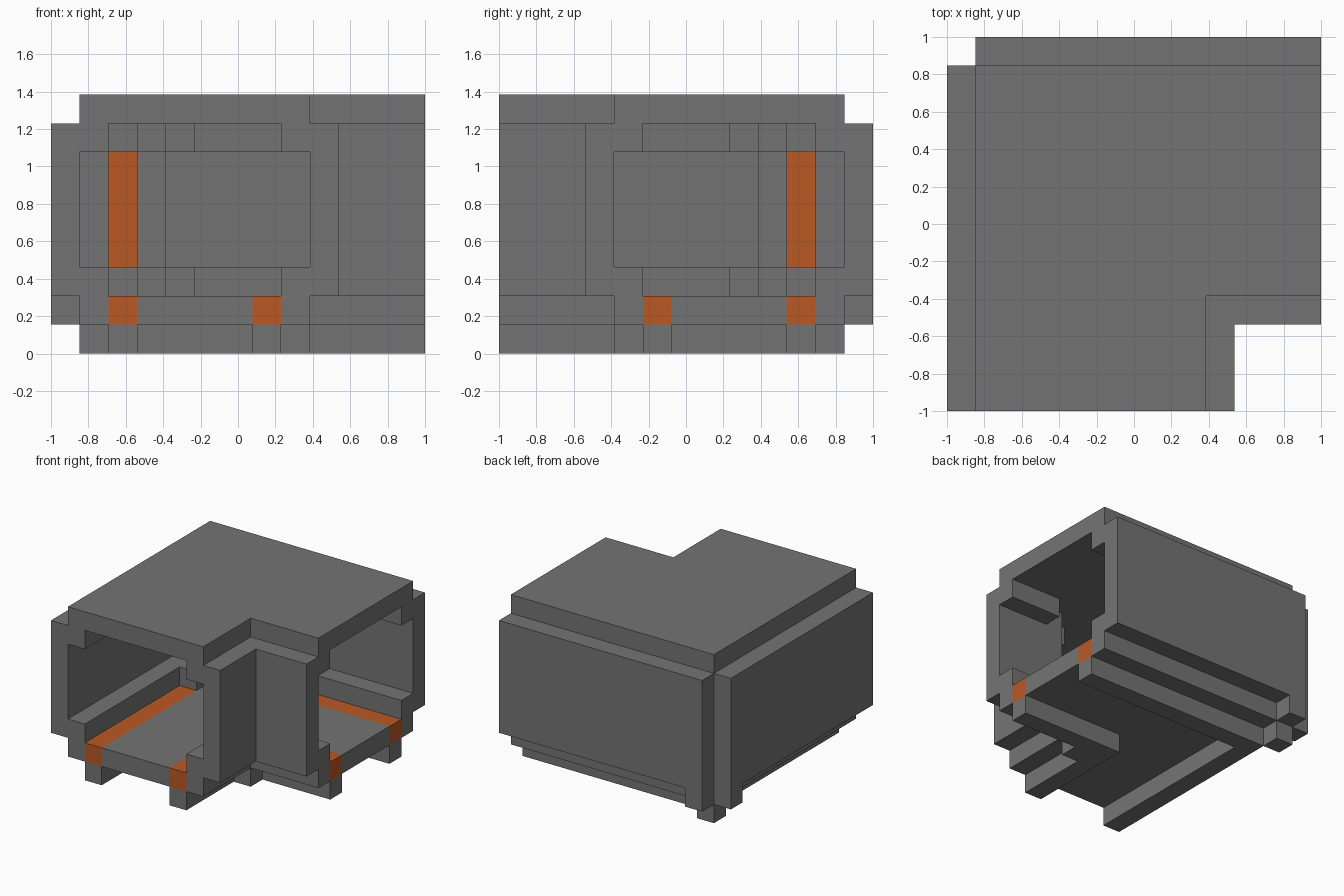
import bpy
import bmesh

U = 2 / 13   # one block
N = 13       # blocks along each side

cube = bpy.data.objects.get("Cube")
if cube:
    bpy.data.objects.remove(cube, do_unlink=True)


def material(name, rgb):
    mat = bpy.data.materials.new(name)
    mat.use_nodes = True
    mat.diffuse_color = (*rgb, 1)
    mat.node_tree.nodes["Principled BSDF"].inputs["Base Color"].default_value = (*rgb, 1)
    return mat


GREY = material("grey metal", (0.175, 0.175, 0.175))
ORANGE = material("orange stripe", (0.49, 0.1, 0.017))


def full(half):
    """Complete a path by reflecting it across the bend's diagonal."""
    return half + [(N - y, N - x) for x, y in reversed(half[:-1])]


def band(outer, inner):
    """Plan outline of a strip that follows the bend."""
    return full(outer) + full(inner)[::-1]


def cell(x, y):
    return [(x, y), (x + 1, y), (x + 1, y + 1), (x, y + 1)]


def build(name, mat, *prisms):
    """Each prism is (outline, bottom, top), in blocks."""
    bm = bmesh.new()
    for outline, z0, z1 in prisms:
        verts = [bm.verts.new((x * U - 1, y * U - 1, z0 * U)) for x, y in outline]
        base = bm.faces.new(verts)
        ext = bmesh.ops.extrude_face_region(bm, geom=[base], use_keep_orig=True)
        top = [g for g in ext["geom"] if isinstance(g, bmesh.types.BMVert)]
        bmesh.ops.translate(bm, verts=top, vec=(0, 0, (z1 - z0) * U))
    bmesh.ops.recalc_face_normals(bm, faces=bm.faces)
    mesh = bpy.data.meshes.new(name)
    bm.to_mesh(mesh)
    bm.free()
    mesh.materials.append(mat)
    obj = bpy.data.objects.new(name, mesh)
    bpy.context.collection.objects.link(obj)


def bend(x):
    """Half path at constant offset, ending on the diagonal."""
    return [(x, 0), (x, N - x)]


# Outer wall, with a stepped fill in the inside of the corner
outer_face = [(0, 0), (0, 12), (1, 12)]
outer_ledge = band(outer_face, [(2, 0), (2, 8), (3, 8), (3, 9), (4, 9)])
outer_wall = band(outer_face, [(1, 0), (1, 9), (2, 9), (2, 11)])
build("outer_wall", GREY, (outer_ledge, 2, 3), (outer_wall, 3, 7), (outer_ledge, 7, 8))
build("corner_stripe", ORANGE, (cell(2, 10), 3, 7))

# Inner wall, with its ledges cut back at the corner
inner_ledge = band(bend(10), [(8, 0), (8, 3), (9, 3), (9, 4)])
inner_wall = band(bend(10), bend(9))
build("inner_wall", GREY, (inner_ledge, 2, 3), (inner_wall, 3, 7), (inner_ledge, 7, 8))

# Roof
build("roof", GREY, (band(bend(1), bend(9)), 8, 9))

# Floor strips and the stripes between them
for name, mat, a, b in (
    ("outer_floor_edge", GREY, 1, 2),
    ("outer_floor_stripe", ORANGE, 2, 3),
    ("floor", GREY, 3, 7),
    ("inner_floor_stripe", ORANGE, 7, 8),
    ("inner_floor_edge", GREY, 8, 9),
):
    build(name, mat, (band(bend(a), bend(b)), 1, 2))

# Rails beneath the floor and small corner blocks
build("outer_rail", GREY, (band(bend(2), bend(3)), 0, 1))
build("inner_rail", GREY, (band(bend(7), bend(8)), 0, 1))
build("outer_corner_foot", GREY, (cell(1, 11), 0, 1))
build("inner_corner_foot", GREY, (cell(8, 4), 0, 1))
build("outer_corner_tabs", GREY, (cell(1, 12), 1, 2), (cell(0, 11), 1, 2))
